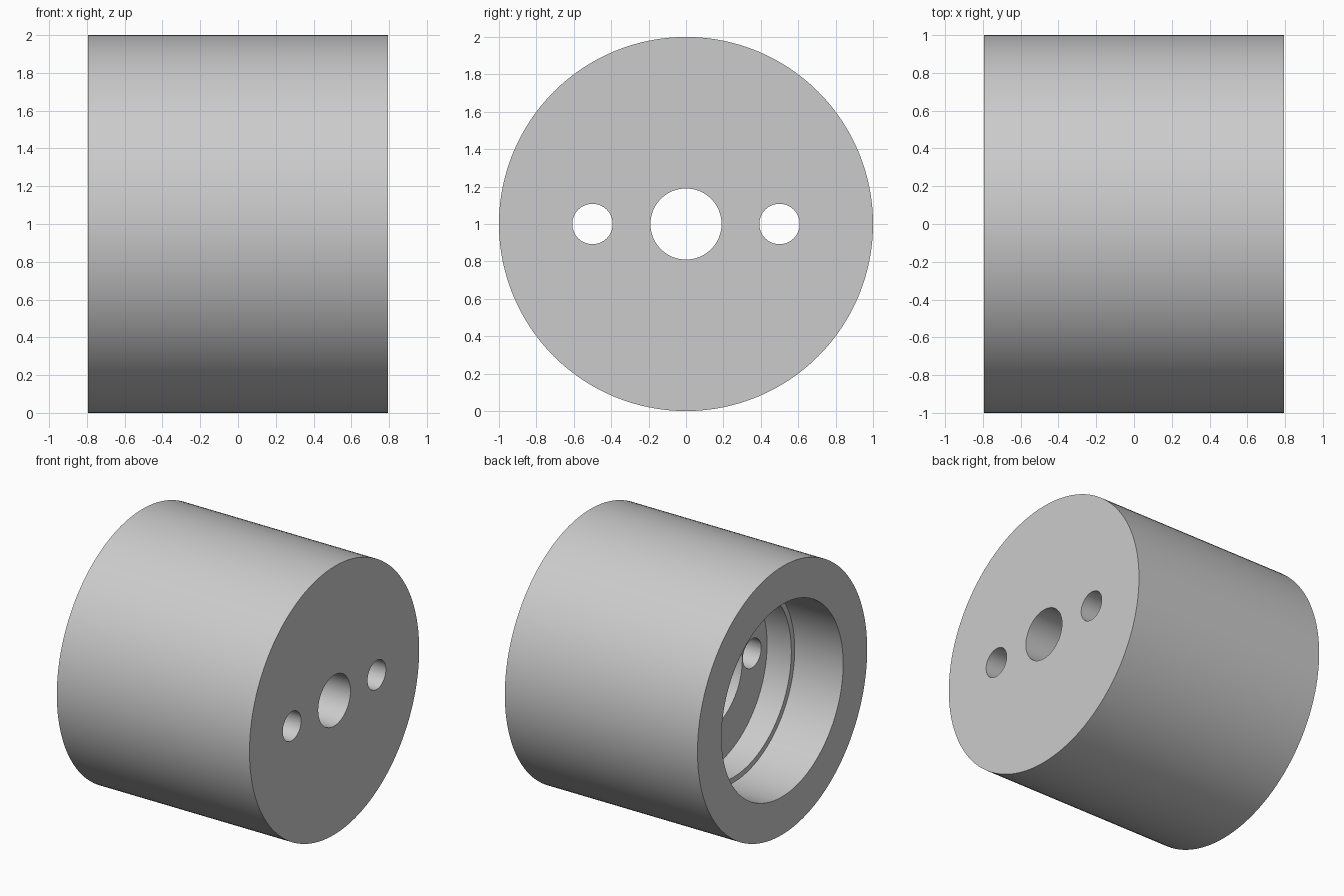
import bpy, bmesh, math
from mathutils import Matrix, Vector

cube = bpy.data.objects.get("Cube")
if cube:
    bpy.data.objects.remove(cube, do_unlink=True)

HALF = 0.795                  # half the length along x
AXIS_Z = 1.0                  # height of the turning axis
OPEN, FLOOR = -HALF, -HALF + 0.6

# Single plain grey
grey = bpy.data.materials.new("plain grey")
grey.use_nodes = True
colour = (0.6, 0.6, 0.6, 1)
grey.diffuse_color = colour
grey.node_tree.nodes["Principled BSDF"].inputs["Base Color"].default_value = colour


def make_object(name, bm):
    bmesh.ops.recalc_face_normals(bm, faces=bm.faces)
    mesh = bpy.data.meshes.new(name)
    bm.to_mesh(mesh)
    bm.free()
    mesh.materials.append(grey)
    obj = bpy.data.objects.new(name, mesh)
    bpy.context.collection.objects.link(obj)
    return obj


def lathe(name, profile, steps):
    """Spin a closed (x, radius) outline around the x axis."""
    bm = bmesh.new()
    verts = [bm.verts.new((x, 0, AXIS_Z + r)) for x, r in profile]
    edges = [bm.edges.new((v, verts[i - 1])) for i, v in enumerate(verts)]
    bmesh.ops.spin(bm, geom=verts + edges, cent=(0, 0, AXIS_Z), axis=(1, 0, 0),
                   angle=math.tau, steps=steps)
    bmesh.ops.remove_doubles(bm, verts=bm.verts, dist=0.0005)
    return make_object(name, bm)


def hole_cutter(name, y, radius):
    """Cylinder along x, from inside the stepped bore out past the end face."""
    start, end = FLOOR - 0.1, HALF + 0.1
    place = (Matrix.Translation(Vector(((start + end) / 2, y, AXIS_Z)))
             @ Matrix.Rotation(math.pi / 2, 4, 'Y'))
    bm = bmesh.new()
    bmesh.ops.create_cone(bm, cap_ends=True, segments=64, radius1=radius,
                          radius2=radius, depth=end - start, matrix=place)
    cutter = make_object(name, bm)
    cutter.hide_render = True
    return cutter


# Turned body: wide bore, narrow ledge, floor, central recess, through hole
body = lathe("stepped_cylinder_body", [
    (OPEN, 1.0), (HALF, 1.0),
    (HALF, 0.19), (OPEN + 1.0, 0.19),
    (OPEN + 1.0, 0.385), (FLOOR, 0.385),
    (FLOOR, 0.677), (OPEN + 0.4, 0.677),
    (OPEN + 0.4, 0.717), (OPEN, 0.717),
], 128)

# Pair of small holes either side of the centre
cutters = [hole_cutter("small_hole_cutter", side * 0.5, 0.108) for side in (-1, 1)]
for cutter in cutters:
    mod = body.modifiers.new("small hole", 'BOOLEAN')
    mod.operation = 'DIFFERENCE'
    mod.solver = 'EXACT'
    mod.object = cutter

# Bake the holes into the body and drop the cutters
bpy.context.view_layer.update()
graph = bpy.context.evaluated_depsgraph_get()
body_mesh = bpy.data.meshes.new_from_object(body.evaluated_get(graph))
body.modifiers.clear()
body.data = body_mesh
for cutter in cutters:
    bpy.data.objects.remove(cutter, do_unlink=True)

# Smooth walls with crisp rims
bpy.ops.object.select_all(action='DESELECT')
body.select_set(True)
bpy.context.view_layer.objects.active = body
bpy.ops.object.shade_smooth_by_angle(angle=math.radians(30))
